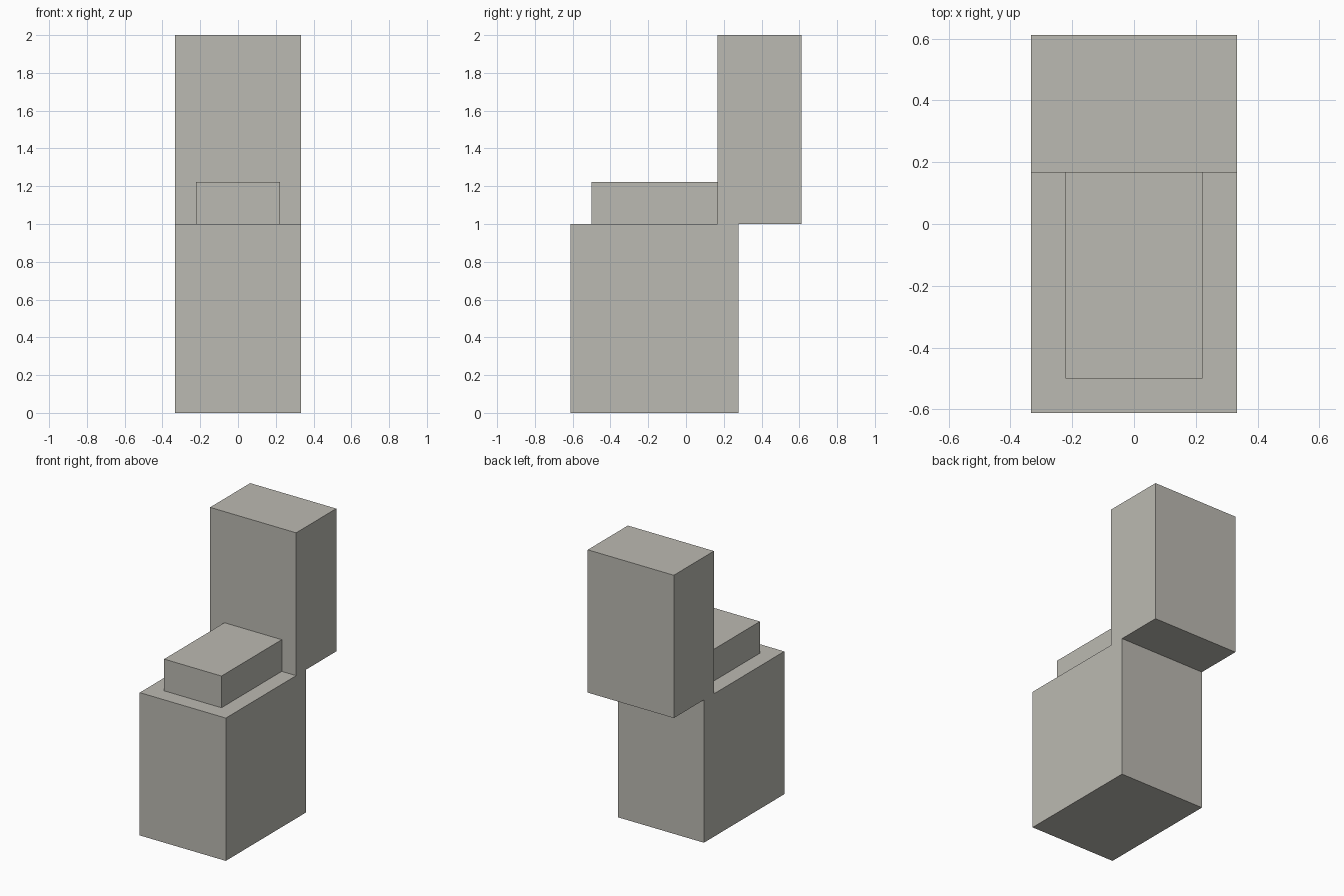
import bpy
import bmesh

if "Cube" in bpy.data.objects:
    bpy.data.objects.remove(bpy.data.objects["Cube"])

W = 1 / 3  # half width of the body

stone = bpy.data.materials.new("warm_grey")
stone.diffuse_color = (0.50, 0.49, 0.445, 1.0)
stone.use_nodes = True
stone.node_tree.nodes["Principled BSDF"].inputs["Base Color"].default_value = stone.diffuse_color


def extrude_profile(name, profile, half_width):
    """Extrude a closed (y, z) profile symmetrically along x."""
    bm = bmesh.new()
    face = bm.faces.new([bm.verts.new((-half_width, y, z)) for y, z in profile])
    ext = bmesh.ops.extrude_face_region(bm, geom=[face])
    verts = [g for g in ext["geom"] if isinstance(g, bmesh.types.BMVert)]
    bmesh.ops.translate(bm, verts=verts, vec=(2 * half_width, 0, 0))
    bmesh.ops.recalc_face_normals(bm, faces=bm.faces[:])
    mesh = bpy.data.meshes.new(name)
    bm.to_mesh(mesh)
    bm.free()
    mesh.materials.append(stone)
    obj = bpy.data.objects.new(name, mesh)
    bpy.context.collection.objects.link(obj)
    return obj


# Stepped body: base block with an overhanging upright block at the back
extrude_profile("stepped_body", [
    (-0.611, 0), (0.278, 0), (0.278, 1), (0.611, 1),
    (0.611, 2), (0.167, 2), (0.167, 1), (-0.611, 1)], W)

# Raised slab on the base, butting against the upright block
extrude_profile("raised_slab", [
    (-0.5, 1), (0.167, 1), (0.167, 1.222), (-0.5, 1.222)], 0.222)
